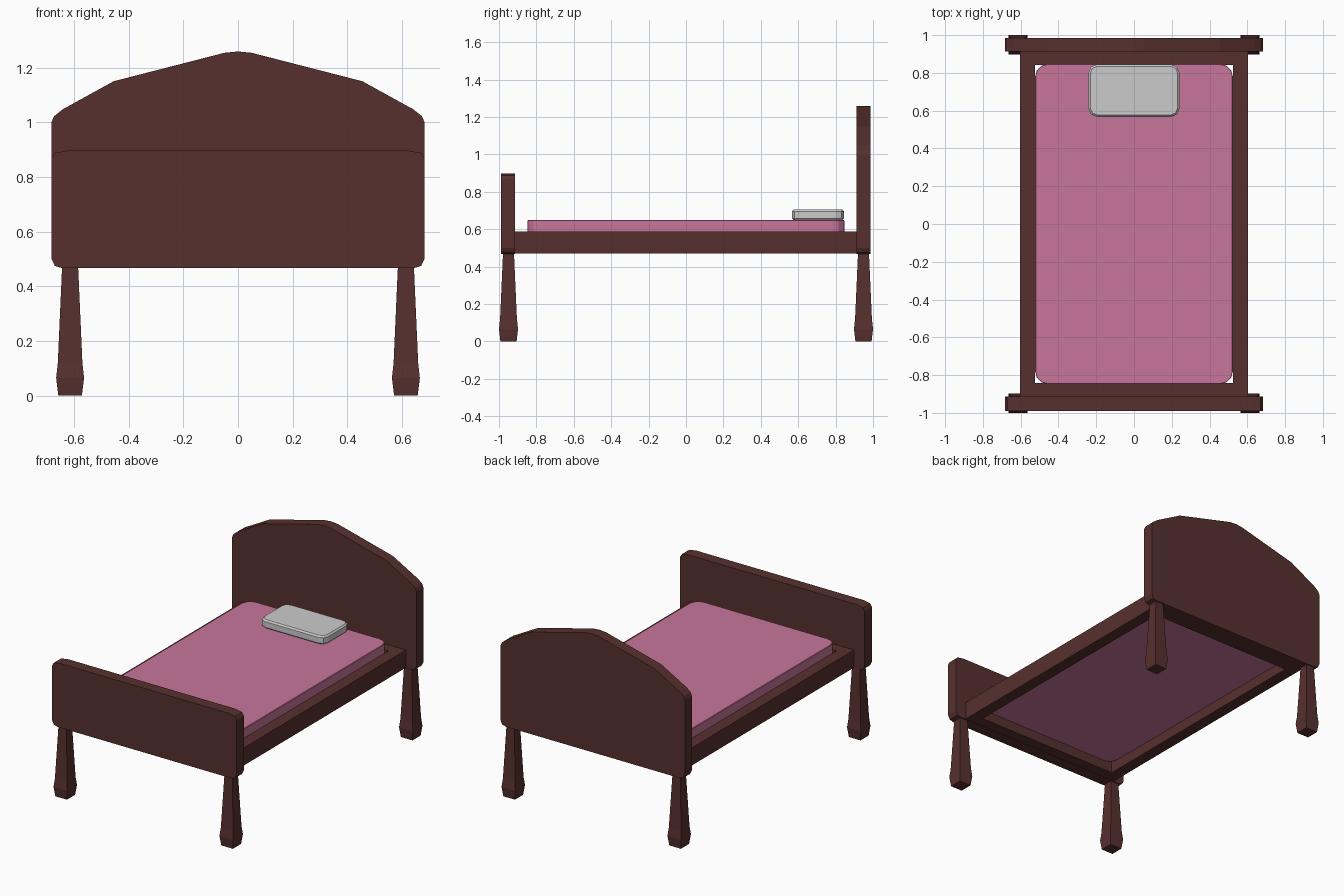
import bpy, bmesh
from mathutils import Vector

if "Cube" in bpy.data.objects:
    bpy.data.objects.remove(bpy.data.objects["Cube"])


def material(name, color):
    m = bpy.data.materials.new(name)
    m.diffuse_color = color
    m.use_nodes = True
    m.node_tree.nodes["Principled BSDF"].inputs["Base Color"].default_value = m.diffuse_color
    return m


WOOD = material("dark_wood", (0.095, 0.03, 0.028, 1))
PINK = material("pink_fabric", (0.58, 0.18, 0.33, 1))


def finish(bm, name, mat=None):
    bmesh.ops.recalc_face_normals(bm, faces=bm.faces)
    me = bpy.data.meshes.new(name)
    bm.to_mesh(me)
    bm.free()
    ob = bpy.data.objects.new(name, me)
    bpy.context.collection.objects.link(ob)
    if mat:
        me.materials.append(mat)
    return ob


def box(name, lo, hi, mat=None, corner=0, segments=3, rim=0):
    bm = bmesh.new()
    bmesh.ops.create_cube(bm, size=1)
    lo, hi = Vector(lo), Vector(hi)
    for v in bm.verts:
        v.co = (lo + hi) / 2 + v.co * (hi - lo)
    if corner:
        upright = [e for e in bm.edges
                   if abs(e.verts[0].co.z - e.verts[1].co.z) > 1e-4]
        bmesh.ops.bevel(bm, geom=upright, offset=corner, segments=segments,
                        profile=0.5, affect='EDGES')
    if rim:
        flat = [e for e in bm.edges
                if abs(e.verts[0].co.z - e.verts[1].co.z) < 1e-4]
        bmesh.ops.bevel(bm, geom=flat, offset=rim, segments=1,
                        profile=0.5, affect='EDGES')
    return finish(bm, name, mat)


def board(name, half_profile, y0, y1):
    # right half of the outline, bottom to top, mirrored to the left
    left = [(-x, z) for x, z in reversed(half_profile) if x > 0]
    bm = bmesh.new()
    face = bm.faces.new([bm.verts.new((x, y0, z)) for x, z in half_profile + left])
    ext = bmesh.ops.extrude_face_region(bm, geom=[face], use_keep_orig=True)
    for g in ext["geom"]:
        if isinstance(g, bmesh.types.BMVert):
            g.co.y = y1
    return finish(bm, name, WOOD)


def leg(name, cx, cy):
    # square section, (half width, height) rings
    rings = [(0.043, 0), (0.051, 0.065), (0.045, 0.12), (0.029, 0.48)]
    bm = bmesh.new()
    loops = [[bm.verts.new((cx + sx * r, cy + sy * r, z))
              for sx, sy in ((-1, -1), (1, -1), (1, 1), (-1, 1))]
             for r, z in rings]
    for a, b in zip(loops, loops[1:]):
        for i in range(4):
            j = (i + 1) % 4
            bm.faces.new((a[i], a[j], b[j], b[i]))
    bm.faces.new(loops[0])
    bm.faces.new(loops[-1])
    return finish(bm, name, WOOD)


# Headboard and footboard
bottom = [(0.645, 0.467), (0.67, 0.475), (0.682, 0.5)]
board("headboard", bottom + [(0.682, 1.0), (0.673, 1.022), (0.64, 1.048),
                             (0.455, 1.15), (0.05, 1.254), (0, 1.259)], 0.912, 0.986)
board("footboard", bottom + [(0.682, 0.868), (0.67, 0.888), (0.62, 0.897)],
      -0.99, -0.913)

# Legs
for end, y in (("front", -0.949), ("back", 0.949)):
    for side, s in (("left", -1), ("right", 1)):
        leg(f"{end}_{side}_leg", s * 0.614, y)

# Bed frame rails
for side, s in (("left", -1), ("right", 1)):
    x = sorted((s * 0.525, s * 0.604))
    box(f"{side}_rail", (x[0], -0.915, 0.47), (x[1], 0.915, 0.588), WOOD)
for end, s in (("front", -1), ("back", 1)):
    y = sorted((s * 0.842, s * 0.915))
    box(f"{end}_rail", (-0.525, y[0], 0.47), (0.525, y[1], 0.588), WOOD)

# Mattress and pillow
box("mattress", (-0.523, -0.847, 0.535), (0.523, 0.847, 0.65), PINK, 0.065, 3, 0.003)
box("pillow", (-0.241, 0.567, 0.648), (0.241, 0.845, 0.706), None, 0.045, 2, 0.01)
